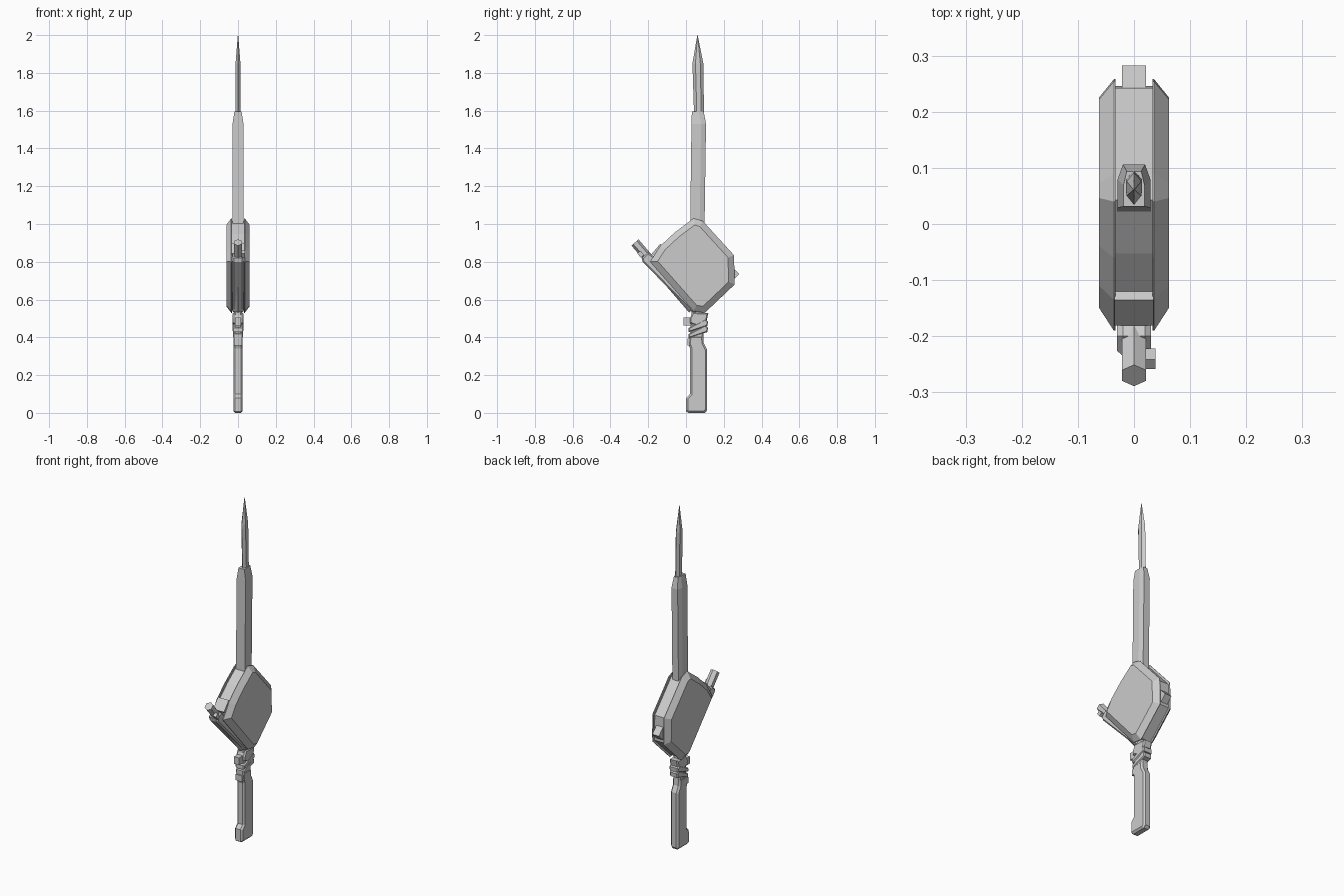
import bpy, bmesh
from math import radians, cos, sin, pi
from mathutils import Vector, Matrix

cube = bpy.data.objects.get("Cube")
if cube:
    bpy.data.objects.remove(cube, do_unlink=True)

steel = bpy.data.materials.new("grey steel")
steel.use_nodes = True
GREY = (0.6, 0.6, 0.6, 1)
steel.diffuse_color = GREY
steel.node_tree.nodes["Principled BSDF"].inputs["Base Color"].default_value = GREY


def inset(points, amount):
    """Move every corner of a side profile inward by a mitred offset."""
    pts = [Vector(p) for p in points]
    area = sum(a.x * b.y - a.y * b.x for a, b in zip(pts, pts[1:] + pts[:1]))
    sign = 1 if area > 0 else -1
    out = []
    for i, p in enumerate(pts):
        a = (p - pts[i - 1]).normalized()
        b = (pts[(i + 1) % len(pts)] - p).normalized()
        na, nb = Vector((-a.y, a.x)) * sign, Vector((-b.y, b.x)) * sign
        out.append(p + (na + nb) * amount / max(1 + na.dot(nb), 0.4))
    return out


def loft(name, rings):
    """Skin a list of equal rings and cap both ends."""
    bm = bmesh.new()
    loops = [[bm.verts.new(p) for p in ring] for ring in rings]
    n = len(loops[0])
    for lo, hi in zip(loops, loops[1:]):
        for i in range(n):
            j = (i + 1) % n
            bm.faces.new((lo[i], lo[j], hi[j], hi[i]))
    bm.faces.new(loops[0][::-1])
    bm.faces.new(loops[-1])
    bmesh.ops.remove_doubles(bm, verts=bm.verts, dist=0.0002)
    bmesh.ops.recalc_face_normals(bm, faces=bm.faces)
    mesh = bpy.data.meshes.new(name)
    bm.to_mesh(mesh)
    bm.free()
    mesh.materials.append(steel)
    obj = bpy.data.objects.new(name, mesh)
    bpy.context.collection.objects.link(obj)
    return obj


def plate(name, outline, half, edge=0.0, depth=0.0):
    """Side profile (y, z) thickened across x, with chamfered edges."""
    small = inset(outline, edge)
    levels = [(-half, small), (half, small)]
    if edge:
        levels[1:1] = [(depth - half, outline), (half - depth, outline)]
    return loft(name, [[(x, p[0], p[1]) for p in pts] for x, pts in levels])


def block(name, centre, size, tilt=0):
    """Box turned about the x axis."""
    turn = Matrix.Rotation(radians(tilt), 3, 'X')
    rings = [[Vector(centre) + turn @ Vector((sx * size[0] / 2, sy * size[1] / 2, sz * size[2] / 2))
              for sx, sy in ((-1, -1), (1, -1), (1, 1), (-1, 1))] for sz in (-1, 1)]
    return loft(name, rings)


# Blade: six-sided section drawn out to a point
def blade_ring(z, y0, y1, w):
    m, d = (y0 + y1) / 2, (y1 - y0) * 0.22
    return [(0, y0, z), (w, m - d, z), (w, m + d, z), (0, y1, z), (-w, m + d, z), (-w, m - d, z)]

loft("blade", [blade_ring(1.5, .042, .095, .014), blade_ring(1.6, .042, .095, .014),
               blade_ring(1.85, .034, .092, .013), blade_ring(2.0, .060, .062, .001)])


# Blade sleeve: flat front, chamfered back, narrowed mouth
def sleeve_ring(z, y0, y1, w):
    k = y1 - 0.026
    return [(-w, y0, z), (w, y0, z), (w, k, z), (w * .68, y1, z), (-w * .68, y1, z), (-w, k, z)]

loft("blade_sleeve", [sleeve_ring(.98, .022, .098, .029), sleeve_ring(1.53, .029, .106, .029),
                      sleeve_ring(1.595, .031, .094, .019)])

# Guard housing: chamfered cheeks on a slightly recessed core
guard = [(.04, 1.03), (.09, 1.015), (.254, .835), (.258, .68), (.10, .53), (.04, .54),
         (-.19, .80), (-.135, .885), (-.06, .955)]
core = inset(guard, .012)
plate("guard_core", core, .037)
cheeks = plate("guard_cheeks", guard, .062, .032, .026)

# Recessed channel between the cheeks, cut around the rim
channel = plate("channel_cutter", inset(guard, -.05), .033)
inner = plate("channel_inner_cutter", core, .04)
for target, tool in ((channel, inner), (cheeks, channel)):
    cut = target.modifiers.new("cut", 'BOOLEAN')
    cut.operation = 'DIFFERENCE'
    cut.object = tool
for helper in (channel, inner):
    helper.hide_render = True
    helper.hide_viewport = True
    helper.display_type = 'WIRE'

# Rear stud
block("rear_stud", (0, .245, .738), (.043, .05, .055), 45)

# Barrel and its rail along the lower front edge
top, bottom = Vector((0, -.27, .902)), Vector((0, .035, .548))
axis = (bottom - top).normalized()
side = Vector((1, 0, 0))
normal = axis.cross(side)


def rod(name, start, end, radius):
    ring = [side * cos(a) * radius + normal * sin(a) * radius
            for a in (pi / 6 + i * pi / 3 for i in range(6))]
    return loft(name, [[c + v for v in ring] for c in (start, end)])

rod("barrel", top, bottom, .025)
plate("barrel_rail", [(-.235, .82), (-.20, .85), (-.165, .825), (.07, .555), (.05, .53), (.03, .535), (-.23, .80)],
      .030, .008, .010)
tilt = 49.2
block("rail_latch", (0, -.01, .655), (.076, .032, .09), tilt - 9)
block("front_sight", (0, -.15, .862), (.07, .07, .022), tilt)
block("side_catch", (.028, -.24, .84), (.02, .022, .030), tilt - 9)

# Neck: slanted collars above the grip
plate("neck", [(.02, .38), (.092, .38), (.092, .56), (.03, .56)], .022, .008, .008)
plate("upper_collar", [(.02, .50), (.035, .532), (.118, .528), (.11, .49), (.06, .46), (.02, .475)], .028, .006, .008)
for i, z in enumerate((.462, .43)):
    plate(f"collar_{i}", [(.014, z - .035), (.014, z - .012), (.10, z + .034), (.116, z + .022),
                          (.114, z - .002), (.10, z - .006)], .029 - i * .003, .005, .006)
block("trigger_lug", (0, .008, .483), (.032, .042, .042))

# Grip with a flared heel
plate("grip", [(.012, 0), (.10, 0), (.112, .014), (.112, .335), (.094, .37), (.092, .41), (.018, .41),
               (.012, .365), (.021, .342), (.021, .10), (0, .078), (0, .008)], .025, .010, .010)
block("grip_button", (0, .018, .375), (.042, .022, .035))
